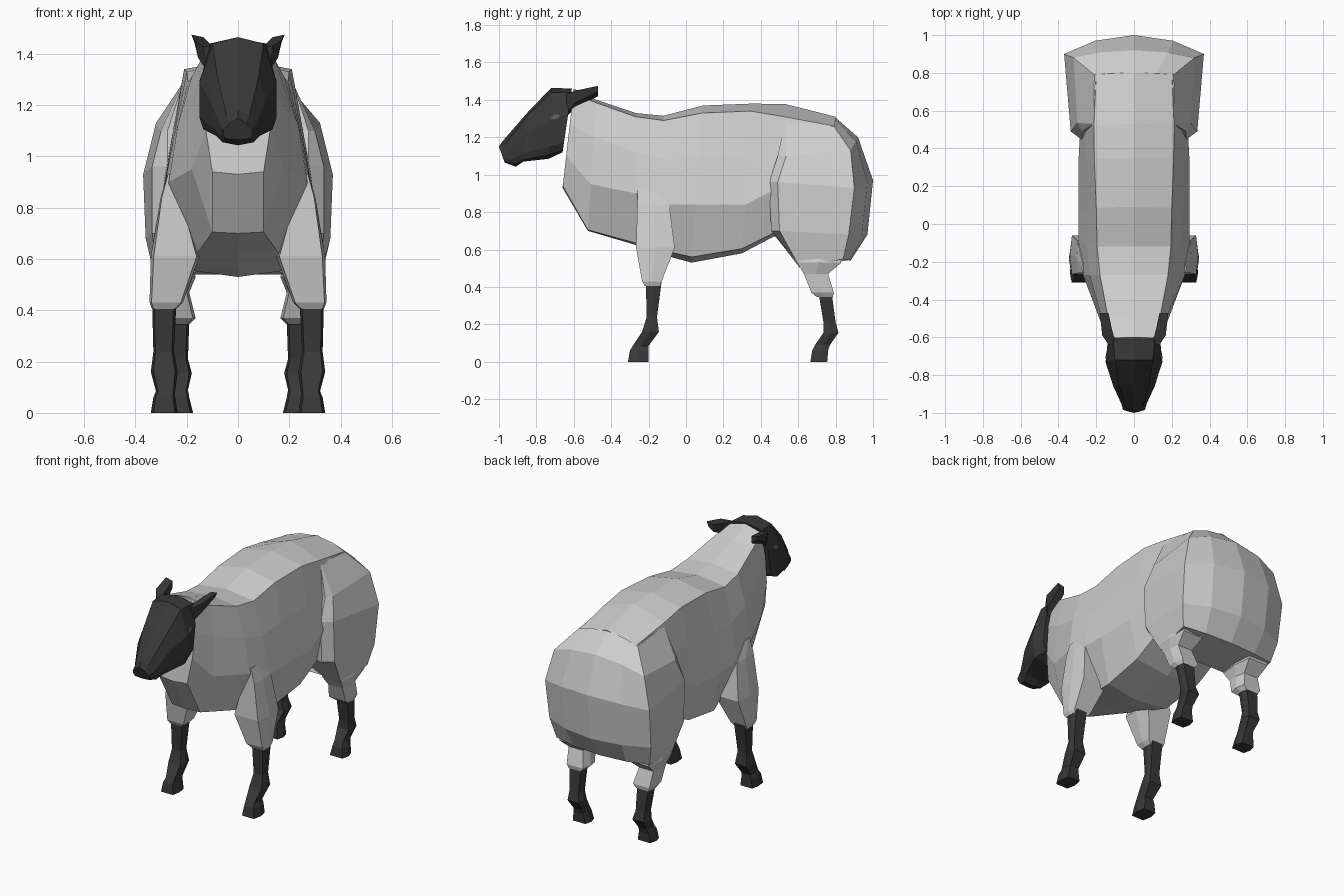
import bpy, bmesh


def material(name, value):
    m = bpy.data.materials.new(name)
    m.diffuse_color = (value, value, value, 1)
    return m


WOOL = material("pale wool", 0.62)
DARK = material("dark hide", 0.04)
EYE = material("eye grey", 0.10)


def loft(name, rings, mat):
    """Skin closed rings of equal length and cap both ends."""
    bm = bmesh.new()
    rows = [[bm.verts.new(p) for p in r] for r in rings]
    n = len(rows[0])
    for a, b in zip(rows, rows[1:]):
        for i in range(n):
            j = (i + 1) % n
            bm.faces.new((a[i], a[j], b[j], b[i]))
    bm.faces.new(rows[0])
    bm.faces.new(rows[-1])
    bmesh.ops.recalc_face_normals(bm, faces=bm.faces)
    me = bpy.data.meshes.new(name)
    bm.to_mesh(me)
    bm.free()
    me.materials.append(mat)
    ob = bpy.data.objects.new(name, me)
    bpy.context.collection.objects.link(ob)
    return ob


def mirrored(half):
    """Complete a half ring whose first and last points lie on x = 0."""
    return half + [(-x, y, z) for x, y, z in half[-2:0:-1]]


def upright_ring(yt, zt, yb, zb, *sides):
    """Tilted cross-section from top point to bottom point with (x, z) sides."""
    half = [(0, yt, zt)]
    for x, z in zip(sides[::2], sides[1::2]):
        half.append((x, yb + (yt - yb) * (z - zb) / (zt - zb), z))
    return mirrored(half + [(0, yb, zb)])


def limb(name, rows, mat, side, bulge=0.0):
    """Six-sided limb from rows of z, y range and x range."""
    rings = []
    for z, y0, y1, x0, x1 in rows:
        ym, c = (y0 + y1) / 2, (x1 - x0) * bulge
        pts = [(x0 + c, y0), (x1 - c, y0), (x1, ym), (x1 - c, y1), (x0 + c, y1), (x0, ym)]
        rings.append([(side * x, y, z) for x, y in pts])
    return loft(name, rings, mat)


# Torso with neck and chest
loft("torso", [upright_ring(*r) for r in [
    (-.60, 1.46, -.66, .93, .11, 1.43, .13, 1.27, .125, 1.10, .10, .94),
    (-.48, 1.40, -.525, .70, .14, 1.385, .172, 1.20, .18, .95, .10, .705),
    (-.27, 1.33, -.27, .625, .18, 1.31, .235, 1.12, .27, .90, .15, .635),
    (-.12, 1.315, -.08, .56, .195, 1.29, .25, 1.08, .295, .84, .19, .585),
    (.09, 1.37, .03, .53, .20, 1.33, .25, 1.09, .295, .84, .22, .56),
    (.35, 1.38, .30, .58, .21, 1.34, .253, 1.10, .295, .84, .23, .605),
    (.53, 1.378, .47, .67, .212, 1.31, .25, 1.12, .285, .93, .23, .69),
    (.80, 1.31, .75, .62, .20, 1.26, .25, 1.10, .27, .93, .19, .67)]], WOOL)

# Rounded rump: centre z, back y, rim x y z, front x y z, groin y z
rump = []
for zc, yb, xr, yr, zr, xf, yf, zf, yg, zg in [
        (1.305, .80, .21, .79, 1.26, .213, .53, 1.29, .53, 1.29),
        (1.20, .92, .32, .88, 1.13, .30, .535, 1.10, .53, 1.1),
        (.97, 1.00, .37, .90, .93, .335, .49, .96, .50, .96),
        (.68, .97, .36, .87, .68, .335, .50, .70, .52, .72),
        (.54, .88, .33, .84, .55, .31, .61, .50, .55, .66)]:
    mid = (xr * .56, yb * .7 + yr * .3, zc * .7 + zr * .3)
    inner = (min(.275, xf), yf - .045 * (zf < 1.2), zf)
    if zf < .6:
        inner = (.18, .59, .54)
    rump.append(mirrored([(0, yb, zc), mid, (xr, yr, zr), (xf, yf, zf), inner, (0, yg, zg)]))
loft("rump", rump, WOOL)

# Head
loft("head", [upright_ring(*r) for r in [
    (-.61, 1.46, -.66, 1.12, .11, 1.44, .14, 1.32, .14, 1.17, .11, 1.13),
    (-.72, 1.465, -.735, 1.085, .10, 1.44, .15, 1.29, .15, 1.15, .135, 1.105),
    (-.85, 1.33, -.87, 1.07, .08, 1.31, .11, 1.22, .105, 1.12, .085, 1.08),
    (-.98, 1.18, -.91, 1.043, .045, 1.16, .068, 1.12, .068, 1.08, .06, 1.055),
    (-1.0, 1.15, -.97, 1.065, .03, 1.13, .058, 1.105, .058, 1.085, .05, 1.07)]], DARK)

for side, tag in ((1, "right"), (-1, "left")):
    # Ears
    ear = []
    for y, x0, x1, z0, z1 in [(-.64, .08, .135, 1.31, 1.43), (-.59, .11, .168, 1.36, 1.45),
                              (-.47, .135, .182, 1.42, 1.475)]:
        ear.append([(side * x, y, z) for x, z in
                    ((x0, z1 - .01), (x1, z1), (x1 - .012, z0 + .025), (x0, z0))])
    loft(tag + "_ear", ear, DARK)

    # Eyes: thin almond plates on the cheeks
    eye = [(-.725, 1.305), (-.70, 1.325), (-.675, 1.32), (-.685, 1.30), (-.71, 1.295)]
    loft(tag + "_eye", [[(side * (.146 + d - max(0, z - 1.29) * .33), y, z) for y, z in eye]
                        for d in (0, .006)], EYE)

    # Woolly upper legs
    limb(tag + "_front_upper_leg", [
        (.93, -.258, -.21, .24, .275), (.84, -.26, -.09, .22, .302),
        (.61, -.267, -.06, .15, .34), (.43, -.235, -.13, .215, .345),
        (.405, -.22, -.14, .24, .335)], WOOL, side, .06)
    limb(tag + "_rear_upper_leg", [
        (.62, .60, .82, .19, .31), (.53, .595, .83, .165, .33),
        (.47, .63, .76, .19, .31), (.37, .67, .79, .165, .305),
        (.345, .70, .785, .19, .29)], WOOL, side, .08)

    # Dark lower legs with hooves
    limb(tag + "_front_lower_leg", [
        (.43, -.215, -.13, .24, .335), (.24, -.21, -.155, .25, .33),
        (.16, -.235, -.145, .235, .34), (.085, -.285, -.20, .245, .32),
        (.06, -.30, -.20, .245, .33), (0, -.31, -.20, .235, .34)], DARK, side, .1)
    limb(tag + "_rear_lower_leg", [
        (.36, .71, .78, .19, .29), (.21, .735, .80, .195, .275),
        (.155, .735, .815, .18, .28), (.09, .69, .77, .195, .265),
        (.06, .675, .76, .19, .275), (0, .665, .755, .175, .285)], DARK, side, .1)
